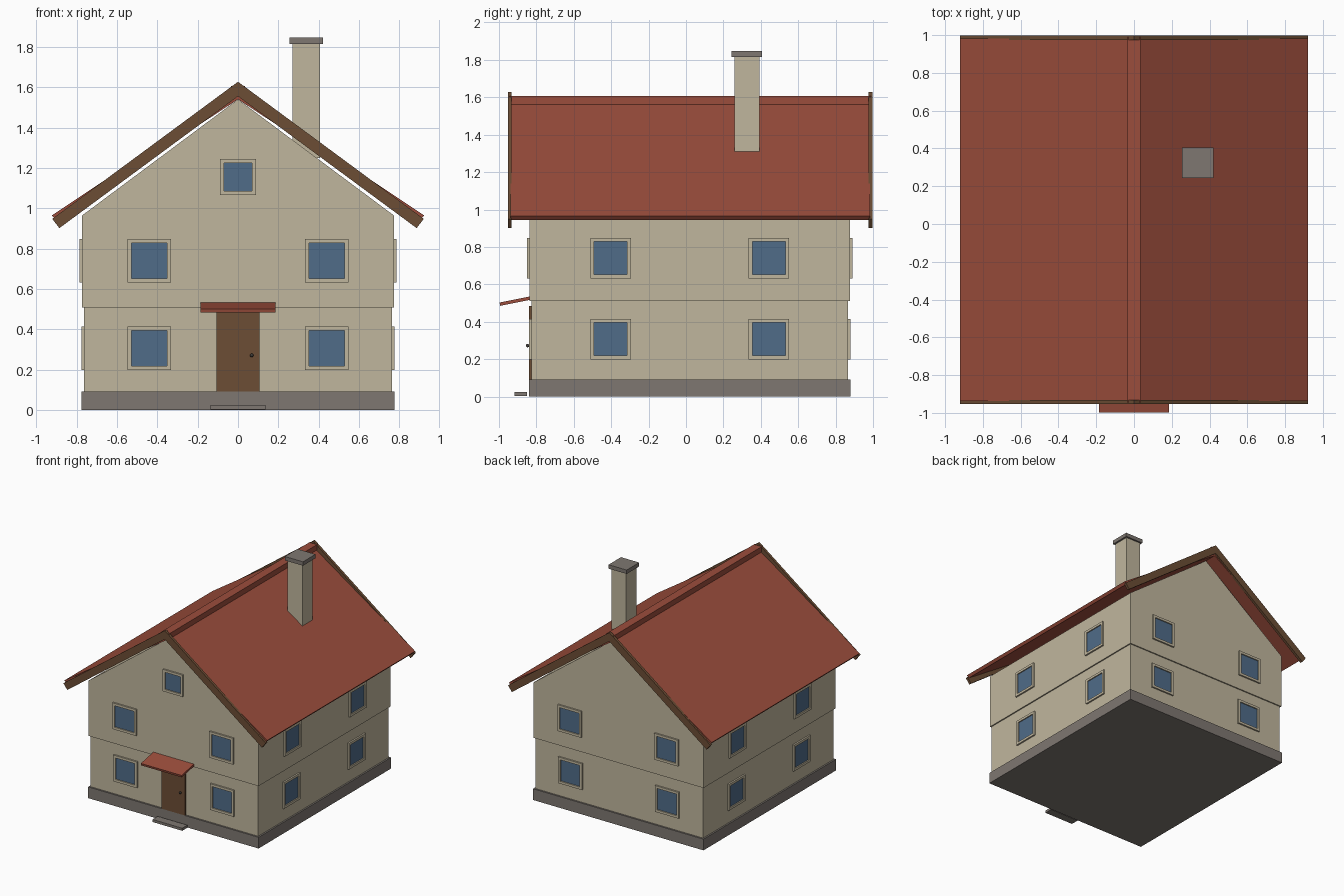
import bpy
from math import atan2
from mathutils import Matrix, Vector

if "Cube" in bpy.data.objects:
    bpy.data.objects.remove(bpy.data.objects["Cube"])


def material(name, r, g, b):
    m = bpy.data.materials.new(name)
    m.use_nodes = True
    m.diffuse_color = (r, g, b, 1)
    m.node_tree.nodes["Principled BSDF"].inputs["Base Color"].default_value = (r, g, b, 1)
    return m


PLASTER = material("beige plaster", 0.53, 0.47, 0.34)
TILE = material("red tile", 0.33, 0.075, 0.045)
WOOD = material("dark brown wood", 0.15, 0.075, 0.035)
STONE = material("grey stone", 0.21, 0.185, 0.165)
GLASS = material("blue glass", 0.08, 0.15, 0.25)
METAL = material("dark metal", 0.05, 0.045, 0.04)


def mesh_object(name, verts, faces, mat):
    me = bpy.data.meshes.new(name)
    me.from_pydata(verts, [], faces)
    me.materials.append(mat)
    ob = bpy.data.objects.new(name, me)
    bpy.context.collection.objects.link(ob)
    return ob


def prism(name, profile, y0, y1, mat):
    """Extrude a counter-clockwise xz profile from y0 to y1."""
    n = len(profile)
    verts = [(x, y, z) for y in (y0, y1) for x, z in profile]
    faces = [tuple(range(n)), tuple(reversed(range(n, 2 * n)))]
    faces += [(i, i + n, (i + 1) % n + n, (i + 1) % n) for i in range(n)]
    return mesh_object(name, verts, faces, mat)


def box(name, x, y, z, mat):
    return prism(name, [(x[0], z[0]), (x[1], z[0]), (x[1], z[1]), (x[0], z[1])], *y, mat)


def mirrored_profile(profile, side):
    return profile if side > 0 else [(-x, z) for x, z in reversed(profile)]


# Plinth, storeys and doorstep
CY = 0.02
box("plinth", (-0.775, 0.775), (-0.84, 0.88), (0, 0.092), STONE)
box("lower_walls", (-0.762, 0.762), (-0.826, 0.866), (0.092, 0.51), PLASTER)
prism("upper_walls", [(-0.772, 0.51), (0.772, 0.51), (0.772, 0.965),
                      (0, 1.54), (-0.772, 0.965)], -0.836, 0.876, PLASTER)
box("doorstep", (-0.135, 0.135), (-0.917, -0.85), (0.004, 0.025), STONE)

# Roof slopes and gable boards
for side, label in ((1, "left"), (-1, "right")):
    slab = mirrored_profile([(0, 1.54), (0.905, 0.945), (0.922, 0.965), (0, 1.58)], side)
    prism("roof_" + label, slab, -0.937, 0.983, TILE)
    board = mirrored_profile([(0, 1.555), (0.885, 0.902), (0.92, 0.948), (0, 1.627)], side)
    prism("front_gable_board_" + label, board, -0.953, -0.932, WOOD)
    prism("back_gable_board_" + label, board, 0.975, 0.997, WOOD)
box("ridge_cap", (-0.035, 0.035), (-0.945, 0.99), (1.562, 1.606), TILE)

# Chimney
box("chimney", (0.27, 0.405), (0.258, 0.392), (1.25, 1.815), PLASTER)
box("chimney_cap", (0.255, 0.42), (0.244, 0.406), (1.815, 1.847), STONE)

# Door, handle and canopy
box("door", (-0.107, 0.107), (-0.84, -0.82), (0.092, 0.485), WOOD)
bpy.ops.mesh.primitive_uv_sphere_add(segments=12, ring_count=8, radius=0.009,
                                     location=(0.068, -0.847, 0.272))
handle = bpy.context.object
handle.name = "door_handle"
handle.data.materials.append(METAL)
bpy.ops.object.shade_smooth_by_angle()
canopy = box("door_canopy", (-0.185, 0.185), (-0.17, 0), (-0.018, 0), TILE)
canopy.location = (0, -0.83, 0.536)
canopy.rotation_euler.x = atan2(0.034, 0.17)


def window(name, origin, turn, half, proud):
    """Framed pane facing -y, turned about z and set on a wall."""
    place = Matrix.Translation(Vector(origin)) @ Matrix.Rotation(turn, 4, "Z")
    o = half + 0.02
    parts = [box(name + "_glass", (-half, half), (-0.004, 0.004), (-half, half), GLASS)]
    for edge, s in (("low", -1), ("high", 1)):
        span = tuple(sorted((s * half, s * o)))
        parts.append(box(f"{name}_frame_{edge}_rail", (-o, o), (-proud, 0.005), span, PLASTER))
        parts.append(box(f"{name}_frame_{edge}_post", span, (-proud, 0.005),
                         (-half, half), PLASTER))
    for p in parts:
        p.matrix_world = place


# Two windows per floor on every wall, and one in the front gable
QUARTER = atan2(1, 0)
for floor, z, hx, hy in (("lower", 0.307, 0.762, 0.846), ("upper", 0.74, 0.772, 0.856)):
    for i, s in enumerate((-1, 1)):
        n = f"{floor}_window_{i + 1}"
        window("front_" + n, (s * 0.44, CY - hy, z), 0, 0.088, 0.013)
        window("back_" + n, (s * 0.44, CY + hy, z), 2 * QUARTER, 0.088, 0.013)
        window("left_" + n, (hx, CY + s * 0.423, z), QUARTER, 0.088, 0.013)
        window("right_" + n, (-hx, CY + s * 0.423, z), -QUARTER, 0.088, 0.013)
window("gable_window", (0, -0.836, 1.155), 0, 0.07, 0.013)
